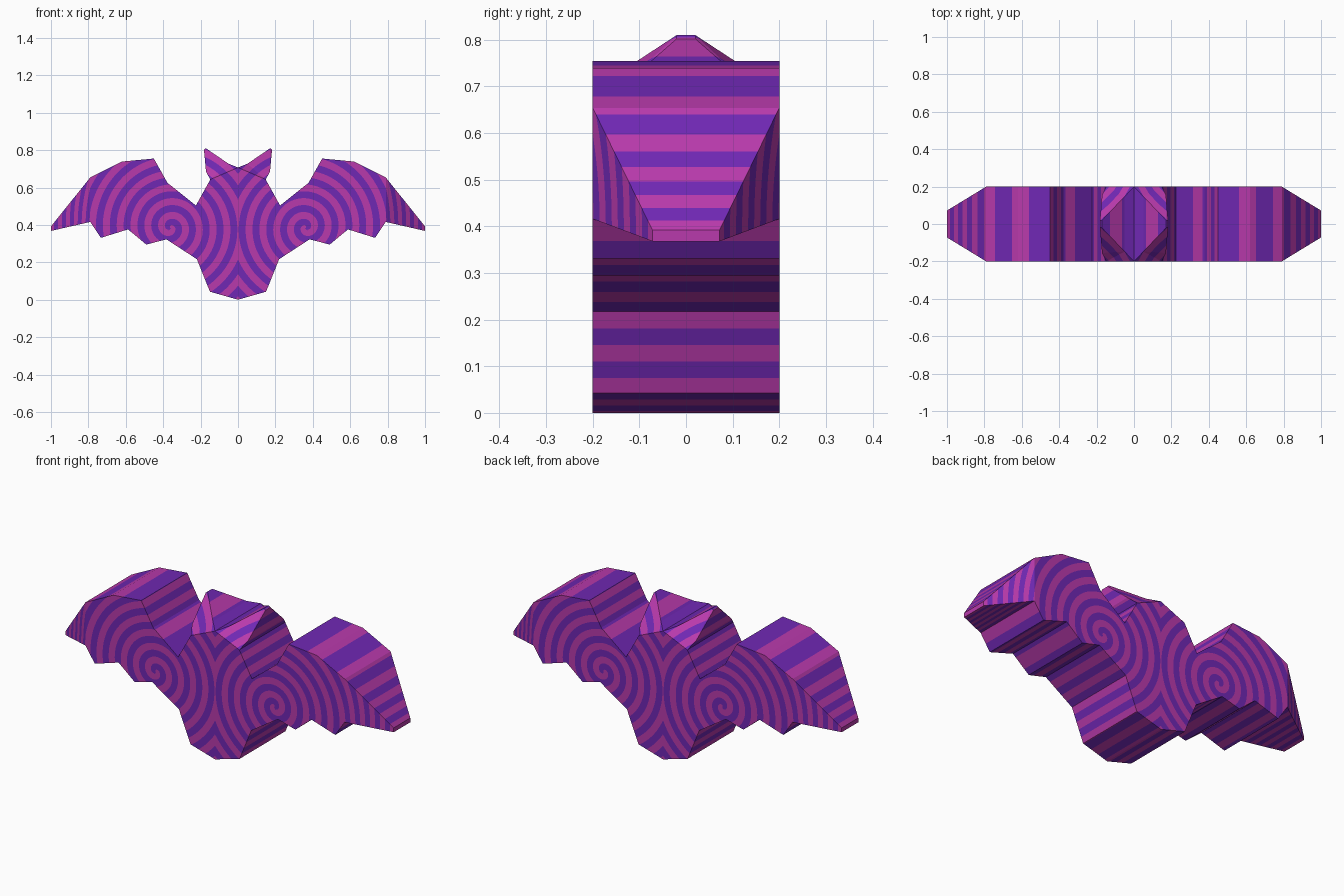
import bpy, bmesh, math
from mathutils import Vector

if "Cube" in bpy.data.objects:
    bpy.data.objects.remove(bpy.data.objects["Cube"])

STEP, DEPTH = 0.0125, 0.2
PITCH, CX, CZ = 0.074, 0.363, 0.387     # spiral spacing and centre
WING_X = 0.79                           # where the wing starts to taper


def material(name, colour):
    m = bpy.data.materials.new(name)
    m.diffuse_color = (*colour, 1)
    m.use_nodes = True
    m.node_tree.nodes["Principled BSDF"].inputs["Base Color"].default_value = m.diffuse_color
    return m


def stripe(p):
    """Positive on magenta bands, negative on purple; denser on the wing tip."""
    x = abs(p.x)
    dx, dz = x + 0.75 * max(0, x - WING_X) - CX, p.z - CZ
    phase = math.hypot(dx, dz) / PITCH - math.atan2(dz, dx) / math.tau
    return math.sin(math.tau * (phase - 0.354))


bm = bmesh.new()


def pair(x, z, y):
    """Front and back vertex of one outline point."""
    return bm.verts.new((x, -y, z)), bm.verts.new((x, y, z))


def loft(a, b, c, d):
    """Tube from the end wall a-b to the smaller wall c-d."""
    bm.faces.new((a[0], b[0], d[0], c[0]))
    bm.faces.new((a[1], c[1], d[1], b[1]))
    bm.faces.new((a[0], c[0], c[1], a[1]))
    bm.faces.new((b[0], b[1], d[1], d[0]))


def wall(a, b):
    bm.faces.new((a[0], a[1], b[1], b[0]))


# right half of the body: thick cut-out profile
outline = [(0, 0), (.15, .043), (.22, .217), (.383, .323), (.49, .295),
           (.588, .376), (.733, .331), (WING_X, .416), (WING_X, .654),
           (.62, .739), (.45, .755), (.377, .625), (.225, .504),
           (.148, .643), (0, .707)]
ring = [pair(x, z, DEPTH) for x, z in outline]
bm.faces.new([p[0] for p in ring])
bm.faces.new([p[1] for p in reversed(ring)])
for i in range(len(ring) - 1):
    if i not in (7, 13):
        wall(ring[i], ring[i + 1])

# tapered wing tip
low, high = pair(1, .368, .072), pair(1, .392, .072)
loft(ring[7], ring[8], low, high)
wall(low, high)

# ear, narrowing in two steps to a blunt tip
out1, in1 = pair(.171, .684, .155), pair(.05, .727, .147)
out2, in2 = pair(.182, .802, .02), pair(.172, .81, .02)
loft(ring[13], ring[14], out1, in1)
loft(out1, in1, out2, in2)
wall(out2, in2)

bmesh.ops.recalc_face_normals(bm, faces=bm.faces)
bmesh.ops.triangulate(bm, faces=bm.faces)

# fine grid in x and z so the spiral bands can be cut smoothly
for axis, size in ((Vector((1, 0, 0)), 1.0), (Vector((0, 0, 1)), .81)):
    for i in range(1, int(size / STEP) + 1):
        at = i * STEP - STEP * 0.37
        near = [f for f in bm.faces
                if min(v.co.dot(axis) for v in f.verts) < at
                < max(v.co.dot(axis) for v in f.verts)]
        edges = {e for f in near for e in f.edges}
        verts = {v for f in near for v in f.verts}
        bmesh.ops.bisect_plane(bm, geom=list(verts) + list(edges) + near,
                               dist=1e-6, plane_co=axis * at, plane_no=axis)
bmesh.ops.triangulate(bm, faces=bm.faces)

# cut the faces along the edges of the spiral bands
cuts = []
for e in list(bm.edges):
    a, b = e.verts
    pa, pb = a.co.copy(), b.co.copy()
    fa = stripe(pa)
    if fa * stripe(pb) < 0:
        lo, hi = 0.0, 1.0
        for _ in range(10):
            mid = (lo + hi) / 2
            if fa * stripe(pa.lerp(pb, mid)) > 0:
                lo = mid
            else:
                hi = mid
        t = min(max((lo + hi) / 2, 0.01), 0.99)
        cuts.append(bmesh.utils.edge_split(e, a, t)[1])
bmesh.ops.connect_verts(bm, verts=cuts)
for f in bm.faces:
    f.material_index = int(stripe(f.calc_center_median()) > 0)

mesh = bpy.data.meshes.new("striped_bat")
bm.to_mesh(mesh)
bm.free()
mesh.materials.append(material("purple", (.162, .021, .456)))
mesh.materials.append(material("magenta", (.485, .042, .413)))
bat = bpy.data.objects.new("striped_bat", mesh)
bpy.context.collection.objects.link(bat)

# mirrored left half
mirror = bat.modifiers.new("left_half", 'MIRROR')
mirror.use_axis = (True, False, False)
mirror.merge_threshold = 0.0001
